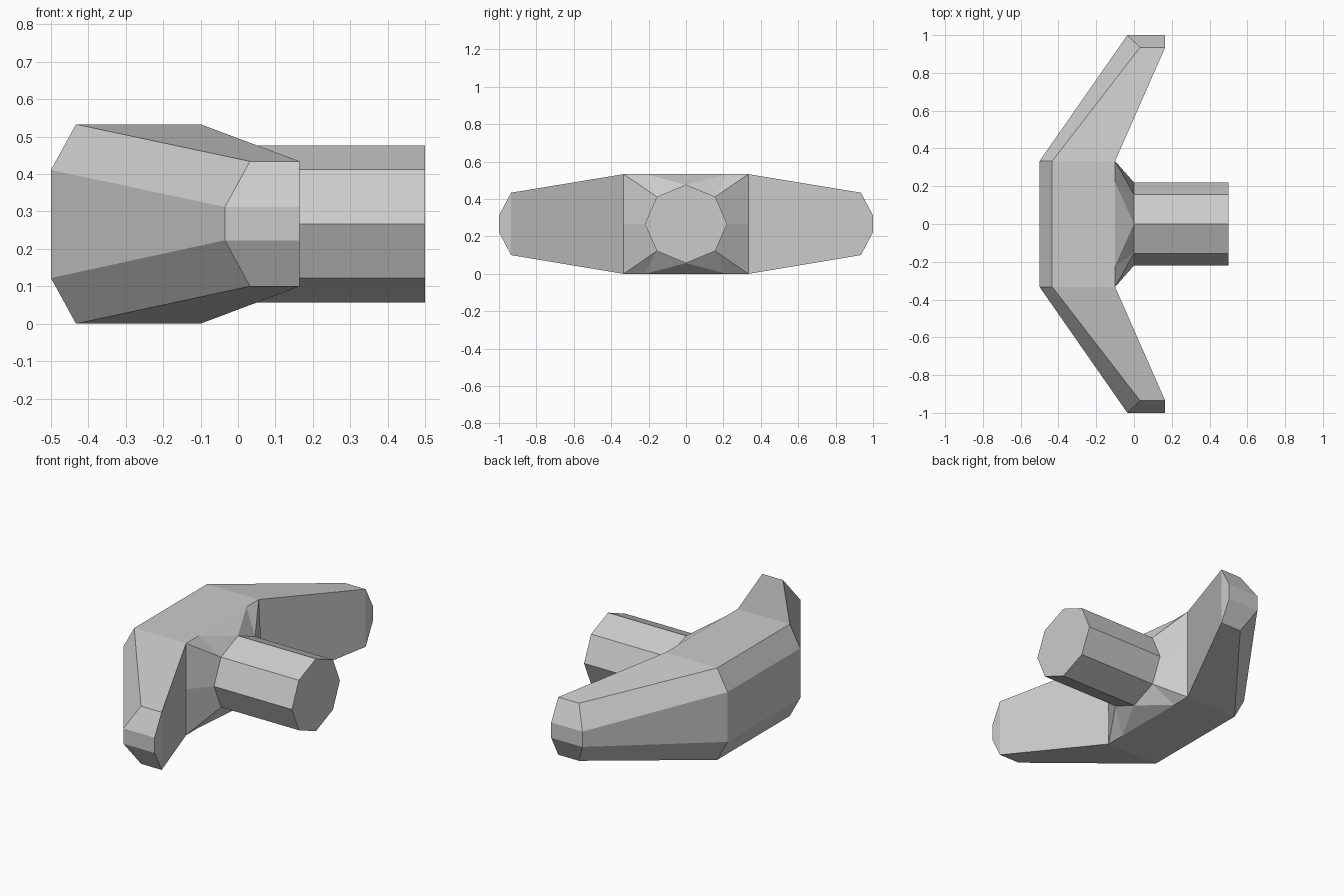
import bpy, bmesh

if "Cube" in bpy.data.objects:
    bpy.data.objects.remove(bpy.data.objects["Cube"])

H, MID = 0.533, 0.267
W = 0.333          # half width of the straight middle section
X_IN, X_TIP = -0.1, 0.165


def make_object(name, faces):
    """Build one flat-shaded object from polygons, welding shared corners."""
    bm = bmesh.new()
    for face in faces:
        bm.faces.new([bm.verts.new(p) for p in face])
    bmesh.ops.remove_doubles(bm, verts=bm.verts, dist=0.0005)
    bmesh.ops.recalc_face_normals(bm, faces=bm.faces)
    mesh = bpy.data.meshes.new(name)
    bm.to_mesh(mesh)
    bm.free()
    obj = bpy.data.objects.new(name, mesh)
    bpy.context.collection.objects.link(obj)
    return obj


def section(s):
    """Hexagonal section of the middle bar on side s."""
    prof = [(-0.433, H), (X_IN, H), (X_IN, 0), (-0.433, 0), (-0.5, 0.122), (-0.5, 0.411)]
    return [(x, s * W, z) for x, z in prof]


def bridge(a, b, skip=()):
    n = len(a)
    return [[a[i], a[(i + 1) % n], b[(i + 1) % n], b[i]] for i in range(n) if i not in skip]


# Swept bar: middle section (open where the collar joins) and two arms
faces = bridge(section(-1), section(1), skip=(1,))
for s in (-1, 1):
    y0, y1 = s * 0.935, s
    tip = [(0.032, y0, 0.434), (X_TIP, y0, 0.434), (X_TIP, y0, 0.1),
           (0.032, y0, 0.1), (-0.035, y1, 0.223), (-0.035, y1, 0.312)]
    hi, lo = (X_TIP, y1, 0.312), (X_TIP, y1, 0.223)
    faces += bridge(section(s), tip)
    # chamfered arm end
    faces += [[tip[0], tip[1], hi, tip[5]], [tip[5], hi, lo, tip[4]],
              [tip[4], lo, tip[2], tip[3]], [tip[1], tip[2], lo, hi]]

# Collar: rectangle of the bar tapering to the octagonal shaft
for v in (-1, 1):
    edge = MID + v * MID if v < 0 else H
    pole = (0, 0, MID + v * 0.21)
    for s in (-1, 1):
        diag = (0, s * 0.156, MID + v * 0.145)
        side = (0, s * 0.22, MID)
        inner, corner = (X_IN, s * 0.22, edge), (X_IN, s * W, edge)
        faces += [[pole, diag, inner], [inner, corner, diag],
                  [corner, (X_IN, s * W, MID), side, diag]]
    faces.append([(X_IN, -0.22, edge), (X_IN, 0.22, edge), pole])
make_object("swept_bar", faces)

# Octagonal shaft, open where it meets the collar
ring = [(0.22, 0), (0.156, 0.145), (0, 0.21), (-0.156, 0.145),
        (-0.22, 0), (-0.156, -0.145), (0, -0.21), (0.156, -0.145)]
start = [(0, y, MID + z) for y, z in ring]
end = [(0.5, y, MID + z) for y, z in ring]
make_object("shaft", bridge(start, end) + [end])
